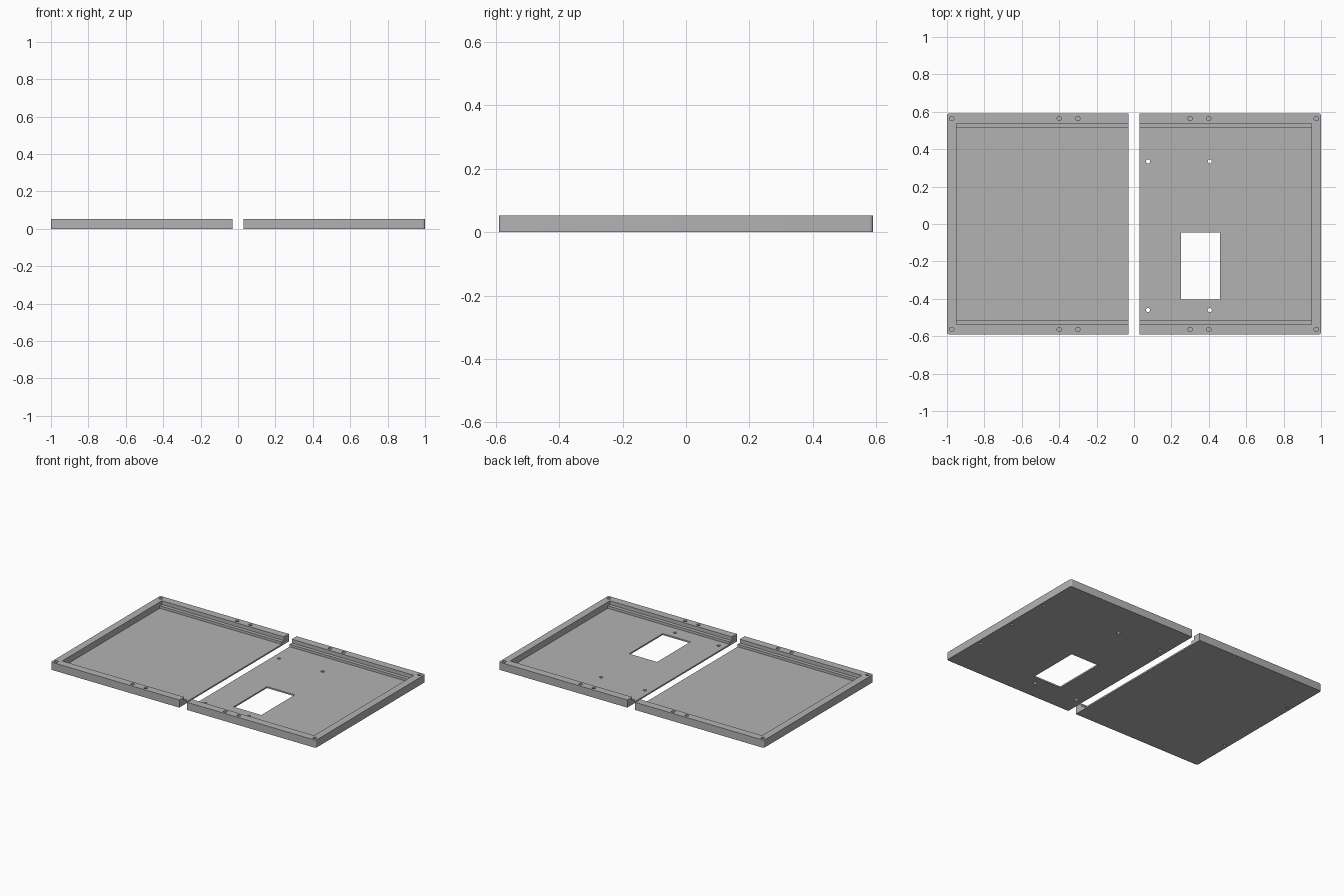
import bpy
import bmesh
from mathutils import Matrix

if "Cube" in bpy.data.objects:
    bpy.data.objects.remove(bpy.data.objects["Cube"])

HEIGHT, FLOOR, LEDGE = 0.052, 0.01, 0.027
INNER_X, OUTER_X, HALF_Y = 0.03, 1.0, 0.59

grey = bpy.data.materials.new("plain grey")
grey.use_nodes = True
colour = (0.45, 0.45, 0.45, 1)
grey.diffuse_color = colour
grey.node_tree.nodes["Principled BSDF"].inputs["Base Color"].default_value = colour


def add_object(name, bm):
    mesh = bpy.data.meshes.new(name)
    bm.to_mesh(mesh)
    bm.free()
    mesh.materials.append(grey)
    obj = bpy.data.objects.new(name, mesh)
    bpy.context.collection.objects.link(obj)
    return obj


def box(x0, x1, y0, y1, z0, z1):
    bm = bmesh.new()
    size = Matrix.Diagonal((x1 - x0, y1 - y0, z1 - z0, 1))
    place = Matrix.Translation(((x0 + x1) / 2, (y0 + y1) / 2, (z0 + z1) / 2))
    bmesh.ops.create_cube(bm, size=1, matrix=place @ size)
    return bm


def holes(points, radius, z0, z1):
    bm = bmesh.new()
    for x, y in points:
        bmesh.ops.create_cone(bm, cap_ends=True, segments=20, radius1=radius,
                              radius2=radius, depth=z1 - z0,
                              matrix=Matrix.Translation((x, y, (z0 + z1) / 2)))
    return bm


def cut(obj, bm):
    cutter = add_object("cutter", bm)
    cutter.hide_render = True
    mod = obj.modifiers.new("cut", "BOOLEAN")
    mod.operation = "DIFFERENCE"
    mod.solver = "EXACT"
    mod.object = cutter
    bpy.context.view_layer.objects.active = obj
    bpy.ops.object.modifier_apply(modifier=mod.name)
    bpy.data.objects.remove(cutter)


def tray(name, side):
    def span(a, b):
        return sorted((side * a, side * b))

    # Body with rounded outer corners
    bm = box(*span(INNER_X, OUTER_X), -HALF_Y, HALF_Y, 0, HEIGHT)
    corners = [e for e in bm.edges
               if all(abs(v.co.x) > 0.9 for v in e.verts)
               and abs(e.verts[0].co.z - e.verts[1].co.z) > 0.01]
    bmesh.ops.bevel(bm, geom=corners, offset=0.012, segments=5,
                    profile=0.5, affect="EDGES")
    body = add_object(name, bm)

    # Stepped recess, open toward the middle, leaving a ledge on both long walls
    recess = span(-0.01, 0.95)
    cut(body, box(*recess, -0.537, 0.537, LEDGE, 0.1))
    cut(body, box(*recess, -0.513, 0.513, FLOOR, 0.1))

    # Blind screw holes in the rim
    rim = [(side * x, y) for x in (0.3, 0.4, 0.975) for y in (-0.564, 0.564)]
    cut(body, holes(rim, 0.012, 0.012, 0.1))

    # Blind holes in the underside of the end wall
    under = [(side * 0.975, y) for y in (-0.3, 0, 0.3)]
    cut(body, holes(under, 0.009, -0.05, 0.03))
    return body


plain_tray = tray("plain_tray", -1)
window_tray = tray("window_tray", 1)

# Window and mounting holes through the floor
cut(window_tray, box(0.25, 0.46, -0.405, -0.045, -0.05, 0.1))
mounts = [(x, y) for x in (0.075, 0.405) for y in (-0.46, 0.335)]
cut(window_tray, holes(mounts, 0.011, -0.05, 0.1))

for obj in (plain_tray, window_tray):
    bpy.ops.object.select_all(action="DESELECT")
    obj.select_set(True)
    bpy.context.view_layer.objects.active = obj
    bpy.ops.object.shade_smooth_by_angle(angle=0.5)
